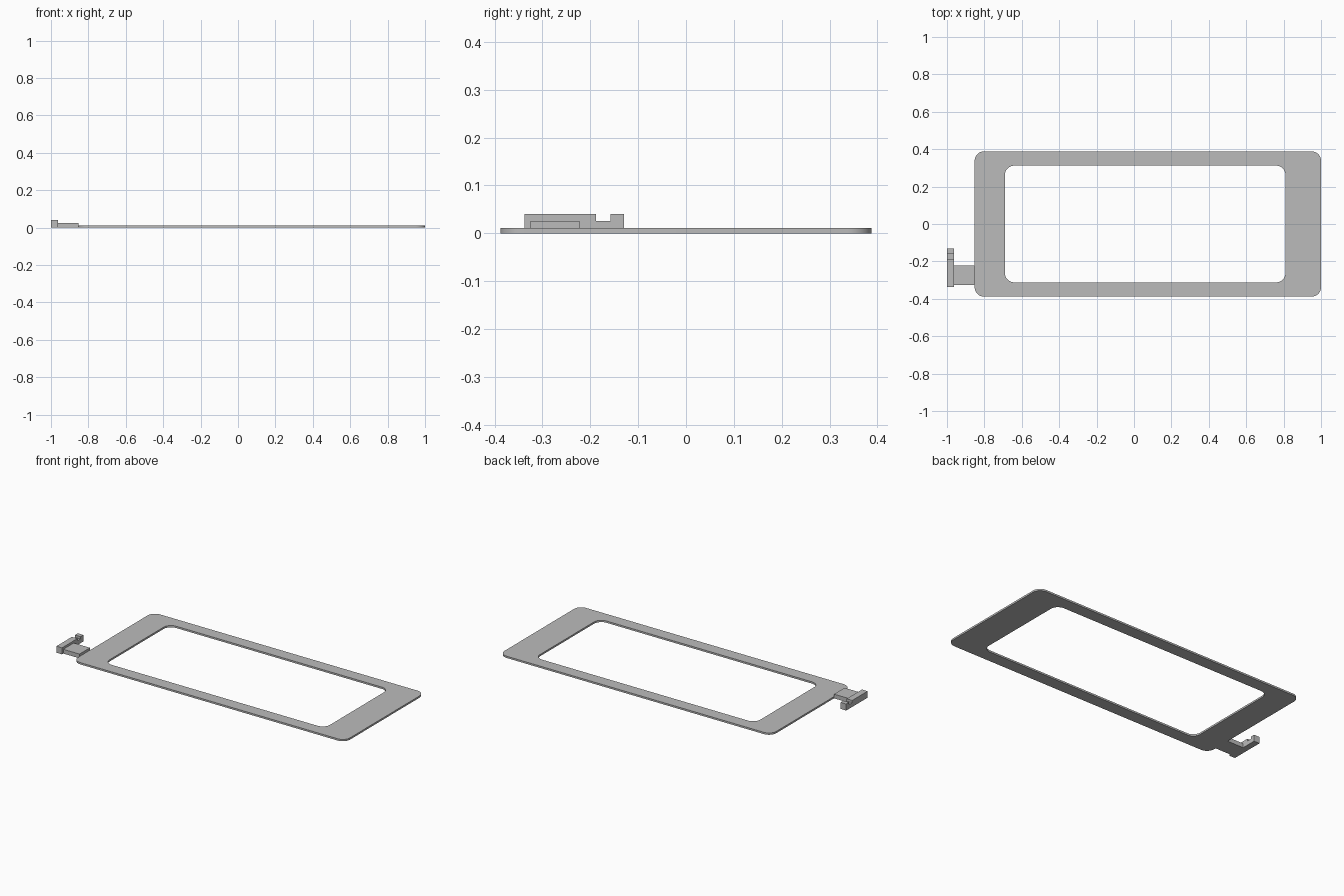
import bpy, bmesh, math

cube = bpy.data.objects.get("Cube")
if cube:
    bpy.data.objects.remove(cube, do_unlink=True)

grey = bpy.data.materials.new("plain grey")
grey.use_nodes = True
colour = (0.5, 0.5, 0.5, 1)
grey.diffuse_color = colour
grey.node_tree.nodes["Principled BSDF"].inputs["Base Color"].default_value = colour


def make_object(name, bm):
    bmesh.ops.recalc_face_normals(bm, faces=bm.faces)
    mesh = bpy.data.meshes.new(name)
    bm.to_mesh(mesh)
    bm.free()
    mesh.materials.append(grey)
    obj = bpy.data.objects.new(name, mesh)
    bpy.context.collection.objects.link(obj)
    return obj


def extrude(bm, faces, offset):
    result = bmesh.ops.extrude_face_region(bm, geom=faces)
    verts = [v for v in result["geom"] if isinstance(v, bmesh.types.BMVert)]
    bmesh.ops.translate(bm, verts=verts, vec=offset)


def rounded_loop(bm, x0, x1, half_y, radius, steps=12):
    """Counter-clockwise rounded rectangle at z = 0."""
    corners = [(x1, 1, 1), (x0, -1, 1), (x0, -1, -1), (x1, 1, -1)]
    verts = []
    for i, (x, sx, sy) in enumerate(corners):
        cx, cy = x - sx * radius, sy * (half_y - radius)
        for k in range(steps + 1):
            a = math.pi / 2 * (i + k / steps)
            verts.append(bm.verts.new((cx + radius * math.cos(a), cy + radius * math.sin(a), 0)))
    return verts


# Flat rounded frame with a rounded window
bm = bmesh.new()
outer = rounded_loop(bm, -0.852, 1.0, 0.388, 0.05)
inner = rounded_loop(bm, -0.69, 0.81, 0.312, 0.05)
n = len(outer)
faces = [bm.faces.new((outer[i], outer[(i + 1) % n], inner[(i + 1) % n], inner[i])) for i in range(n)]
extrude(bm, faces, (0, 0, 0.011))
frame = make_object("frame", bm)
bpy.context.view_layer.objects.active = frame
frame.select_set(True)
bpy.ops.object.shade_smooth_by_angle(angle=math.radians(30))


def prism(name, profile, x0, x1):
    """Extrude a (y, z) profile along x."""
    bm = bmesh.new()
    face = bm.faces.new([bm.verts.new((x0, y, z)) for y, z in profile])
    extrude(bm, [face], (x1 - x0, 0, 0))
    return make_object(name, bm)


# Short arm joining the frame to the latch
prism("arm", [(-0.325, 0), (-0.223, 0), (-0.223, 0.026), (-0.325, 0.026)], -0.962, -0.852)

# Latch bar with a notch in its top
prism("latch_bar", [(-0.338, 0), (-0.13, 0), (-0.13, 0.04), (-0.158, 0.04), (-0.158, 0.026),
                    (-0.188, 0.026), (-0.188, 0.04), (-0.338, 0.04)], -1.0, -0.962)
